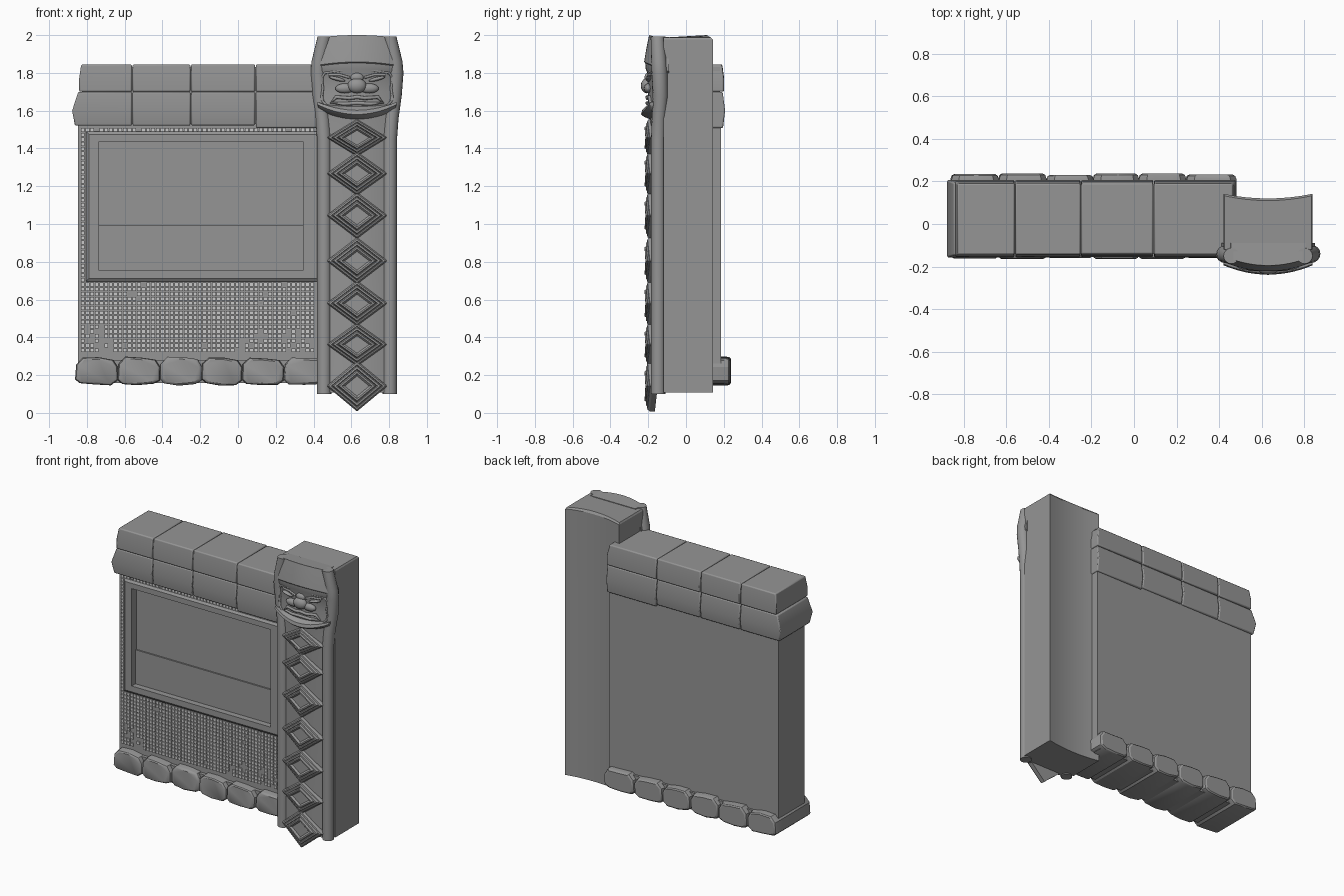
import bpy, bmesh, math, random
from mathutils import Vector

if "Cube" in bpy.data.objects:
    bpy.data.objects.remove(bpy.data.objects["Cube"])

random.seed(4)
PX = 0.63  # pillar centre line


def finish(ob, angle=30):
    bpy.ops.object.select_all(action='DESELECT')
    ob.select_set(True)
    bpy.context.view_layer.objects.active = ob
    bpy.ops.object.shade_smooth_by_angle(angle=math.radians(angle))
    return ob


def mesh_object(name, bm, angle=30):
    bmesh.ops.recalc_face_normals(bm, faces=bm.faces[:])
    me = bpy.data.meshes.new(name)
    bm.to_mesh(me)
    bm.free()
    ob = bpy.data.objects.new(name, me)
    bpy.context.collection.objects.link(ob)
    return finish(ob, angle)


def loft(name, rings, angle=30, bevel=0):
    """Skin a stack of equal-length closed rings and cap both ends."""
    bm = bmesh.new()
    vs = [[bm.verts.new(p) for p in r] for r in rings]
    n = len(rings[0])
    for a, b in zip(vs, vs[1:]):
        for i in range(n):
            j = (i + 1) % n
            bm.faces.new((a[i], a[j], b[j], b[i]))
    bm.faces.new(vs[0])
    bm.faces.new(vs[-1])
    ob = mesh_object(name, bm, angle)
    if bevel:
        m = ob.modifiers.new("bevel", 'BEVEL')
        m.width, m.segments, m.limit_method = bevel, 2, 'ANGLE'
    return ob


def rect_xz(x0, x1, z0, z1, y):
    return [(x0, y, z0), (x1, y, z0), (x1, y, z1), (x0, y, z1)]


def rect_xy(x0, x1, y0, y1, z):
    return [(x0, y0, z), (x1, y0, z), (x1, y1, z), (x0, y1, z)]


def line(name, pts, r, closed=False):
    """Round rope following points (dx, z) over the curved face."""
    cu = bpy.data.curves.new(name, 'CURVE')
    cu.dimensions = '3D'
    cu.bevel_depth, cu.bevel_resolution, cu.use_fill_caps = r, 2, True
    sp = cu.splines.new('POLY')
    sp.points.add(len(pts) - 1)
    for p, (dx, z) in zip(sp.points, pts):
        p.co = (PX + dx, -0.205 + dx * dx, z, 1)
    sp.use_cyclic_u = closed
    ob = bpy.data.objects.new(name, cu)
    bpy.context.collection.objects.link(ob)
    bpy.ops.object.select_all(action='DESELECT')
    ob.select_set(True)
    bpy.context.view_layer.objects.active = ob
    bpy.ops.object.convert(target='MESH')
    return finish(bpy.context.object, 50)


def ball(name, dx, y, z, size, tilt=0):
    bpy.ops.mesh.primitive_uv_sphere_add(segments=16, ring_count=10, location=(PX + dx, y, z),
                                         rotation=(0, tilt, 0), scale=size, radius=1)
    ob = bpy.context.object
    ob.name = name
    return finish(ob, 50)


# Wall with raised frame and recessed panel, one continuous skin
loft("wall", [
    rect_xz(-0.847, 0.47, 0.17, 1.55, 0.185),
    rect_xz(-0.847, 0.47, 0.17, 1.55, -0.106),
    rect_xz(-0.805, 0.45, 0.695, 1.49, -0.106),
    rect_xz(-0.805, 0.45, 0.695, 1.49, -0.116),
    rect_xz(-0.79, 0.44, 0.712, 1.475, -0.128),
    rect_xz(-0.737, 0.343, 0.753, 1.438, -0.128),
    rect_xz(-0.737, 0.343, 0.753, 1.438, -0.076)])
loft("lower_panel", [rect_xz(-0.737, 0.343, 0.753, 0.992, y) for y in (-0.07, -0.086)])

# Mosaic of small light tiles with worn patches
worn = [(-0.54, 0.65, .05), (-0.76, 0.42, .06), (-0.7, 0.36, .05), (0.03, 0.34, .05),
        (0.12, 0.4, .05), (0.28, 0.4, .05), (0.36, 0.36, .04)]
P = 0.0248
bm = bmesh.new()
for i in range(50):
    for j in range(48):
        x, z = -0.822 + i * P, 0.332 + j * P
        if i > 0 and 0.69 < z < 1.485:
            continue
        chance = 0.01 + sum(0.5 for a, b, r in worn if math.hypot(x - a, z - b) < r)
        if random.random() < chance:
            continue
        r = bmesh.ops.create_cube(bm, size=1)
        for v in r['verts']:
            v.co = Vector((x + v.co.x * 0.020, -0.108 + v.co.y * 0.012, z + v.co.z * 0.020))
mesh_object("mosaic_tiles", bm)

# Two courses of cap blocks
edges = [-0.84, -0.56, -0.25, 0.092, 0.48]
for i in range(4):
    a, b = edges[i] + 0.002, edges[i + 1] - 0.002
    j = random.uniform(-0.005, 0.005)
    e = 1 if i == 0 else 0
    f = 1 if i == 3 else 0
    loft(f"cap_upper_{i}", [
        rect_xy(a - .003 * e, b, -0.155 + j, 0.198 + j, 1.701),
        rect_xy(a - .003 * e, b, -0.155 + j, 0.198 + j, 1.77),
        rect_xy(a + .008 * e, b - .015 * f, -0.145 + j, 0.188 + j, 1.843 + j / 2)], 30, 0.007)
    loft(f"cap_lower_{i}", [
        rect_xy(a - .025 * e, b, -0.148 + j, 0.196, 1.518 - .012 * f + j),
        rect_xy(a - .04 * e, b, -0.16 + j, 0.207, 1.60),
        rect_xy(a - .008 * e, b, -0.148 + j, 0.194, 1.699)], 30, 0.007)
loft("cap_core", [rect_xy(-0.825, 0.47, -0.14, 0.18, z) for z in (1.53, 1.83)])

# Row of rough rounded foundation stones
splits = [-0.862, -0.637, -0.412, -0.192, 0.022, 0.243, 0.48]
for k in range(6):
    cx, hw = (splits[k] + splits[k + 1]) / 2, (splits[k + 1] - splits[k]) / 2
    base = [(-1, -.6), (-.8, -.9), (-.1, -1), (.7, -.97), (1, -.65), (1.02, .3), (.78, .85), (.1, .97),
            (-.65, 1), (-.97, .5)]
    out = [(u * random.uniform(.98, 1.02), w * random.uniform(.88, 1)) for u, w in base]
    d = random.uniform(0, 0.008)
    loft(f"foundation_stone_{k}", [
        [(cx + u * hw * s, y, 0.221 + w * 0.078 * s) for u, w in out]
        for s, y in ((.85, -0.166 + d), (.95, -0.16 + d), (1, -0.145), (1, 0.212), (.95, 0.231 - d),
                     (.85, 0.238 - d))])
loft("foundation_core", [rect_xy(-0.82, 0.46, -0.13, 0.2, z) for z in (0.158, 0.28)])

# Pillar body with hollowed back
body = [(-.21, -.12), (.21, -.12)]
body += [(.21 * t / 4, .12 + .022 * (t / 4) ** 2) for t in range(4, -5, -1)]
loft("pillar_body", [
    [(PX + x, y, 0.107) for x, y in body],
    [(PX + x, y, 1.985 - .2 * x * x) for x, y in body],
    [(PX + x * .97, y - .01 * (y > 0), 2.0 - .3 * x * x) for x, y in body]])

# Curved pillar front: shaft, collar lip, face field and headdress
rows = [(0.107, .185, -.186, 0), (1.50, .185, -.186, 0), (1.555, .19, -.19, 1.2),
        (1.567, .205, -.222, 1.2), (1.58, .21, -.238, 1.2), (1.602, .21, -.232, 1.0),
        (1.622, .2, -.203, .4), (1.70, .2, -.2, 0), (1.80, .21, -.205, 0),
        (1.82, .22, -.213, -.2), (1.852, .22, -.216, -.4), (1.858, .22, -.222, -.4),
        (1.93, .20, -.21, -.35), (2.0, .175, -.195, -.3)]
front = []
for z, hw, y, c in rows:
    xs = [hw * (t / 7 - 1) for t in range(15)]
    ring = [(PX + x, y + x * x, z + c * x * x) for x in xs]
    ring += [(PX + hw, -.09, z + c * hw * hw), (PX - hw, -.09, z + c * hw * hw)]
    front.append(ring)
loft("pillar_front", front, 35)

# Rounded side posts that swell beside the head
post = [(.10, .174, -.147, .038), (1.45, .174, -.147, .038), (1.56, .182, -.143, .038),
        (1.68, .197, -.135, .04), (1.80, .204, -.14, .042), (1.86, .2, -.143, .041),
        (1.992, .172, -.15, .037)]
for s in (-1, 1):
    loft("side_post_" + ("left" if s < 0 else "right"), [
        [(PX + s * dx + r * math.cos(t * math.pi / 8), y + r * math.sin(t * math.pi / 8), z)
         for t in range(16)] for z, dx, y, r in post], 40)

# Column of stepped diamonds
steps = [(1, -.165), (1, -.192), (.93, -.204), (.85, -.206), (.82, -.201), (.77, -.212), (.68, -.213),
         (.64, -.205), (.58, -.219), (.5, -.219), (.4, -.207)]
for k, (z, h) in enumerate([(1.457, .098), (1.267, .115), (1.045, .123), (.805, .124),
                            (.58, .12), (.362, .115), (.142, .134)]):
    loft(f"diamond_{k}", [
        [(PX + .161 * s * u, y + .6 * (.161 * s * u) ** 2, z + h * s * w)
         for u, w in ((-1, 0), (0, -1), (1, 0), (0, 1))] for s, y in steps], 5)

# Carved face
line("face_border", [(-.17, 1.80), (-.19, 1.77), (-.18, 1.72), (-.19, 1.66), (-.16, 1.625), (-.08, 1.615),
                     (.08, 1.615), (.16, 1.625), (.19, 1.66), (.18, 1.72), (.19, 1.77), (.17, 1.80),
                     (.09, 1.812), (-.09, 1.812)], .007, True)
line("lips", [(-.135, 1.643), (-.11, 1.672), (-.04, 1.666), (0, 1.672), (.04, 1.666), (.11, 1.672),
              (.135, 1.643), (.07, 1.636), (0, 1.64), (-.07, 1.636)], .01, True)
ball("nose", 0, -.207, 1.732, (.05, .032, .04))
ball("nose_bridge", 0, -.202, 1.775, (.035, .018, .025))
for s, side in ((-1, "left"), (1, "right")):
    ball("nostril_" + side, s * .065, -.2, 1.718, (.05, .022, .026))
    ball("eye_" + side, s * .105, -.196, 1.768, (.045, .018, .01), -s * .25)
    line("brow_" + side, [(s * .04, 1.775), (s * .09, 1.79), (s * .15, 1.79)], .007)

# Dark stone everywhere, light tiles
for name, g in (("dark_stone", .3), ("light_tile", .8)):
    bpy.data.materials.new(name).diffuse_color = (g, g, g, 1)
for ob in bpy.data.objects:
    ob.data.materials.append(bpy.data.materials["light_tile" if "tiles" in ob.name else "dark_stone"])

for m in bpy.data.materials:
    if m.users and not m.is_grease_pencil:
        m.use_nodes = True
        m.node_tree.nodes["Principled BSDF"].inputs["Base Color"].default_value = m.diffuse_color
